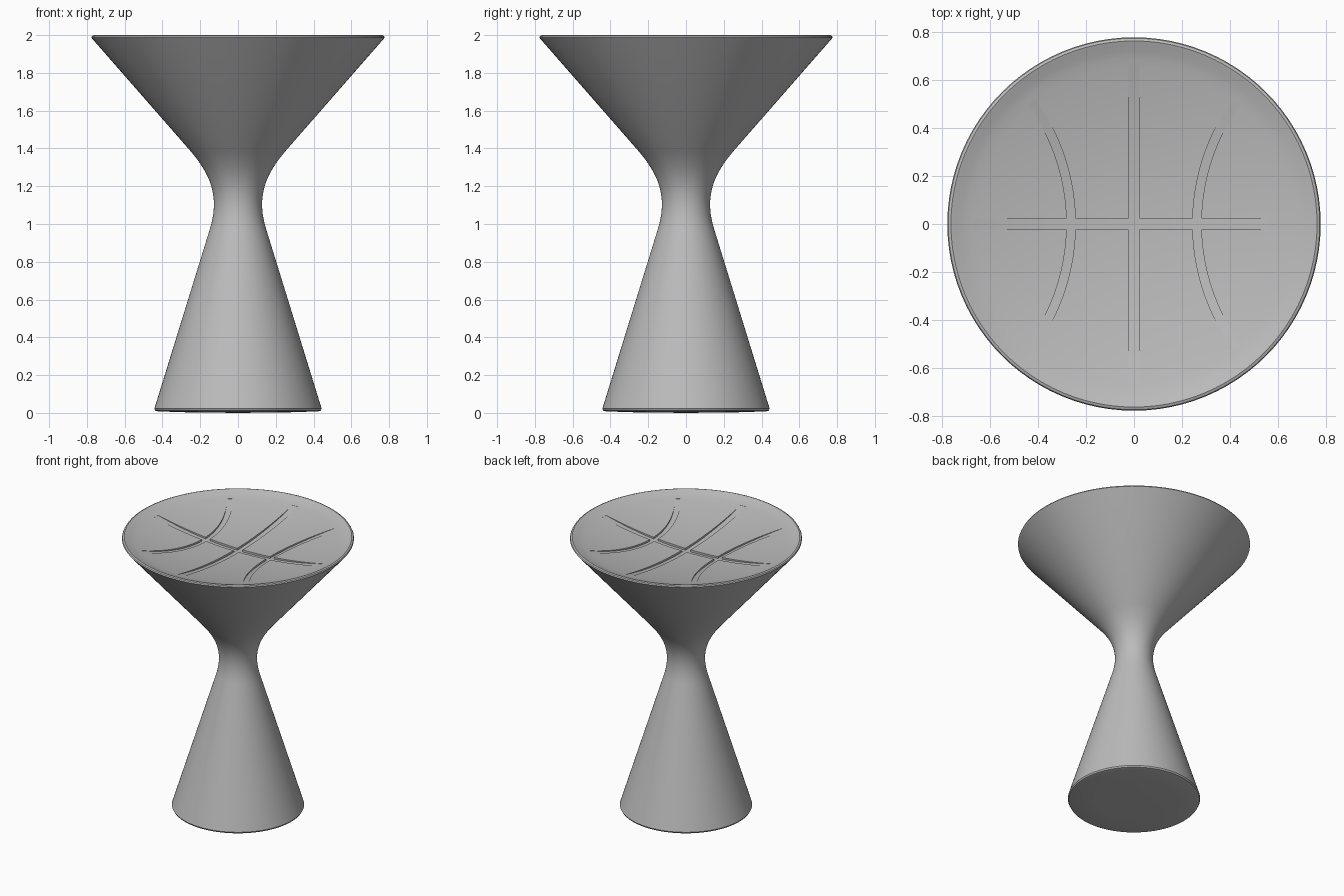
import bpy, bmesh, math
from mathutils import Vector
from mathutils.geometry import interpolate_bezier

cube = bpy.data.objects.get("Cube")
if cube:
    bpy.data.objects.remove(cube, do_unlink=True)

grey = bpy.data.materials.new("light grey")
grey.use_nodes = True
grey.diffuse_color = (0.5, 0.5, 0.5, 1)
grey.node_tree.nodes["Principled BSDF"].inputs["Base Color"].default_value = (0.5, 0.5, 0.5, 1)

DISH = 0.69      # radius of the dished seat
GROOVE = 0.015   # groove depth at the middle
SEGMENTS = 96


def seat_z(r):
    return 1.9 + 0.075 * (r / DISH) ** 2


def make_object(name, bm):
    bmesh.ops.recalc_face_normals(bm, faces=bm.faces)
    mesh = bpy.data.meshes.new(name)
    bm.to_mesh(mesh)
    bm.free()
    mesh.materials.append(grey)
    obj = bpy.data.objects.new(name, mesh)
    bpy.context.collection.objects.link(obj)
    return obj


def lathe(name, profile):
    bm = bmesh.new()
    verts = [bm.verts.new((r, 0, z)) for r, z in profile]
    edges = [bm.edges.new(pair) for pair in zip(verts, verts[1:])]
    bmesh.ops.spin(bm, geom=verts + edges, axis=(0, 0, 1), cent=(0, 0, 0),
                   angle=math.tau, steps=SEGMENTS)
    bmesh.ops.remove_doubles(bm, verts=bm.verts, dist=0.0005)
    return make_object(name, bm)


def groove_cutter(name, path, width):
    """Bar along a flat path whose underside follows the dish and fades out at its edge."""
    bm = bmesh.new()
    rings = []
    for i, p in enumerate(path):
        along = (path[min(i + 1, len(path) - 1)] - path[max(i - 1, 0)]).normalized()
        side = Vector((-along.y, along.x)) * width / 2
        ring = []
        for s, top in ((-1, 0), (1, 0), (1, 1), (-1, 1)):
            q = p + side * s
            r = q.length
            z = 2.05 if top else seat_z(r) - GROOVE * (1 - (r / DISH) ** 2)
            ring.append(bm.verts.new((q.x, q.y, z)))
        rings.append(ring)
    for a, b in zip(rings, rings[1:]):
        for k in range(4):
            n = (k + 1) % 4
            bm.faces.new((a[k], a[n], b[n], b[k]))
    bm.faces.new(rings[0])
    bm.faces.new(rings[-1])
    obj = make_object(name, bm)
    obj.hide_render = True
    return obj


# Hourglass body: foot, waist curve, rounded lip and dished seat
waist = interpolate_bezier(Vector((0.15, 0.97)), Vector((0.1, 1.13)),
                           Vector((0.133, 1.25)), Vector((0.255, 1.39)), 24)
foot = [(0, 0), (0.27, 0.003), (0.425, 0.008), (0.438, 0.012), (0.443, 0.022)]
lip = [(0.772, 1.981), (0.777, 1.988), (0.773, 1.996), (0.762, 2.0), (0.745, 1.994), (0.72, 1.984)]
dish = [(DISH * i / 20, seat_z(DISH * i / 20)) for i in range(20, -1, -1)]
stool = lathe("stool_body", foot + [(v.x, v.y) for v in waist] + lip + dish)

# Seat grooves: a cross and two mirrored arcs
steps = [i / 20 for i in range(-20, 21)]
paths = [
    ("cross_groove", [Vector((0.67 * t, 0)) for t in steps], 0.045),
    ("long_groove", [Vector((0, 0.67 * t)) for t in steps], 0.044),
]
for label, s in (("left", 1), ("right", -1)):
    R = 0.87
    arc = [Vector((s * (0.262 + R - R * math.cos(0.63 * t)), R * math.sin(0.63 * t))) for t in steps]
    paths.append((label + "_arc_groove", arc, 0.036))

cutters = [groove_cutter(*p) for p in paths]
for cutter in cutters:
    mod = stool.modifiers.new(cutter.name, "BOOLEAN")
    mod.operation = "DIFFERENCE"
    mod.solver = "EXACT"
    mod.object = cutter

# Fix the cuts into the mesh and drop the cutters
graph = bpy.context.evaluated_depsgraph_get()
cut_mesh = bpy.data.meshes.new_from_object(stool.evaluated_get(graph))
stool.modifiers.clear()
stool.data = cut_mesh
for cutter in cutters:
    bpy.data.objects.remove(cutter, do_unlink=True)

bpy.ops.object.select_all(action="DESELECT")
stool.select_set(True)
bpy.context.view_layer.objects.active = stool
bpy.ops.object.shade_smooth_by_angle(angle=math.radians(35))
